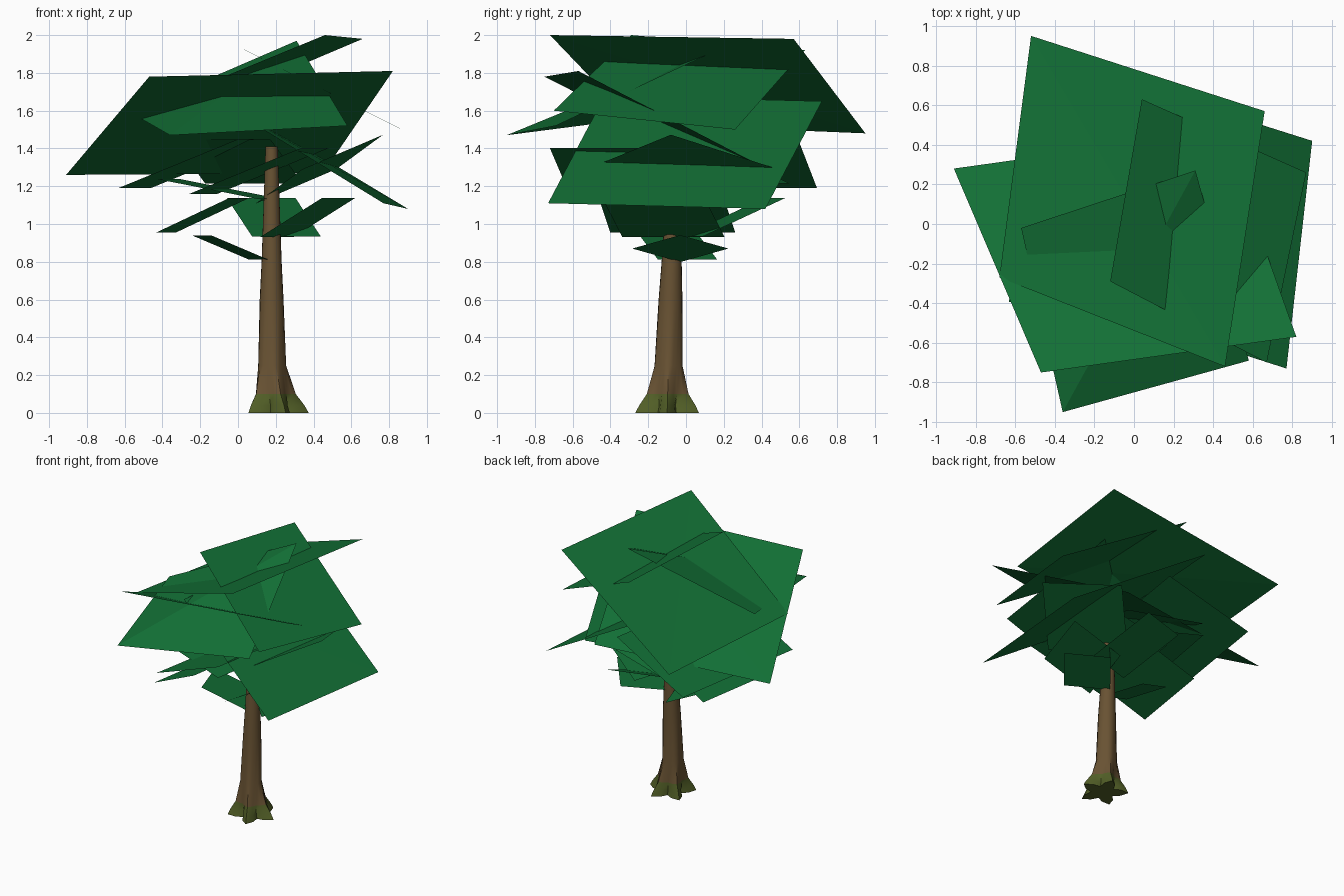
import bpy, bmesh
from math import sin, cos, pi, radians
from mathutils import Matrix, Vector

cube = bpy.data.objects.get("Cube")
if cube:
    bpy.data.objects.remove(cube)


def material(name, rgb):
    m = bpy.data.materials.new(name)
    m.use_nodes = True
    m.diffuse_color = (*rgb, 1)
    m.node_tree.nodes["Principled BSDF"].inputs["Base Color"].default_value = (*rgb, 1)
    return m


leaf = material("leaf green", (0.006, 0.16, 0.036))
bark = material("bark brown", (0.14, 0.085, 0.033))
moss = material("moss green", (0.085, 0.115, 0.02))


def make_object(name, bm, materials):
    mesh = bpy.data.meshes.new(name)
    bm.to_mesh(mesh)
    bm.free()
    ob = bpy.data.objects.new(name, mesh)
    bpy.context.collection.objects.link(ob)
    for m in materials:
        mesh.materials.append(m)
    return ob


# Trunk: rings of height, radius and root lobe strength along a slightly leaning axis
SIDES = 20
rings = [(0, .13, .36), (.04, .115, .36), (.1, .1, .16), (.25, .074, .04),
         (.6, .063, 0), (.8, .053, 0), (1.41, .032, 0)]


def trunk_ring(bm, z, radius, lobe):
    centre = Vector((.178 + .02 * max(0, 1 - 4 * z), -.1 + .03 * z, z))
    ring = []
    for i in range(SIDES):
        a = 2 * pi * i / SIDES
        r = radius * (1 + lobe * cos(5 * a))
        ring.append(bm.verts.new(centre + Vector((r * cos(a), r * sin(a), 0))))
    return ring


bm = bmesh.new()
loops = [trunk_ring(bm, *ring) for ring in rings]
for low, high in zip(loops, loops[1:]):
    for i in range(SIDES):
        j = (i + 1) % SIDES
        face = bm.faces.new((low[i], low[j], high[j], high[i]))
        face.material_index = int(face.calc_center_median().z < .09)
bm.faces.new(loops[-1])
bm.faces.new(loops[0][::-1]).material_index = 1
trunk = make_object("trunk", bm, [bark, moss])
bpy.ops.object.select_all(action='DESELECT')
trunk.select_set(True)
bpy.context.view_layer.objects.active = trunk
bpy.ops.object.shade_smooth_by_angle(angle=radians(45))


def sheet(name, corners):
    """A leaf sheet facing up, folded along the diagonal from its first corner."""
    bm = bmesh.new()
    a, b, c, d = [bm.verts.new(p) for p in corners]
    for triangle in ((a, b, c), (a, c, d)):
        face = bm.faces.new(triangle)
        face.normal_update()
        if face.normal.z < 0:
            face.normal_flip()
    make_object(name, bm, [leaf])


def tilted_sheet(name, centre, length, width, heading, tilt, spin=0):
    """A leaf sheet rising by tilt degrees towards a compass heading."""
    place = (Matrix.Translation(centre) @ Matrix.Rotation(radians(heading), 4, 'Z')
             @ Matrix.Rotation(radians(-tilt), 4, 'Y')
             @ Matrix.Diagonal((length, width, 1, 1)) @ Matrix.Rotation(radians(spin), 4, 'Z'))
    square = [(-.5, -.5, 0), (.5, -.5, 0), (.5, .5, 0), (-.5, .5, 0)]
    sheet(name, [place @ Vector(p) for p in square])


# Large outer foliage
sheet("crown_sheet", [(-.52, .95, 1.48), (.66, .57, 1.98), (.46, -.72, 2), (-.68, -.27, 1.53)])
sheet("front_left_sheet", [(-.91, .28, 1.26), (-.47, -.75, 1.78), (.82, -.57, 1.81), (.45, .47, 1.27)])
sheet("right_slope_sheet", [(-.12, -.29, 2), (.04, .63, 1.92), (.87, .26, 1.5), (.67, -.7, 1.6)])
sheet("wide_right_sheet", [(.9, .42, 1.08), (-.05, .72, 1.65), (-.16, -.43, 1.68), (.77, -.73, 1.11)])
sheet("front_fold_sheet", [(-.36, -.95, 1.47), (.58, -.69, 1.52), (.31, .27, 1.97), (-.57, -.02, 1.59)])

# Smaller inner foliage
tilted_sheet("back_left_sheet", (-.23, .1, 1.32), .69, 1.1, -9, 22)
tilted_sheet("front_mid_sheet", (.11, -.25, 1.28), .65, .85, -10, 22)
tilted_sheet("right_tip_sheet", (.43, -.02, 1.29), .55, .73, -10, 28, spin=45)
tilted_sheet("inner_sheet", (-.1, 0, 1.185), .55, .7, 170, 11)
tilted_sheet("back_mid_sheet", (0, .22, 1.33), .55, .55, 250, 25)

# Lowest foliage around the trunk
tilted_sheet("low_left_sheet", (-.19, -.1, 1.045), .43, .67, -9, 25)
tilted_sheet("low_right_sheet", (.37, -.12, 1.035), .4, .57, -18, 31)
tilted_sheet("low_back_sheet", (.19, .25, 1.035), .5, .38, 107, 24)
tilted_sheet("lowest_left_sheet", (-.04, -.04, .875), .34, .33, 198, 22)
tilted_sheet("lowest_right_sheet", (.4, -.03, .87), .31, .36, 0, 19, spin=45)
